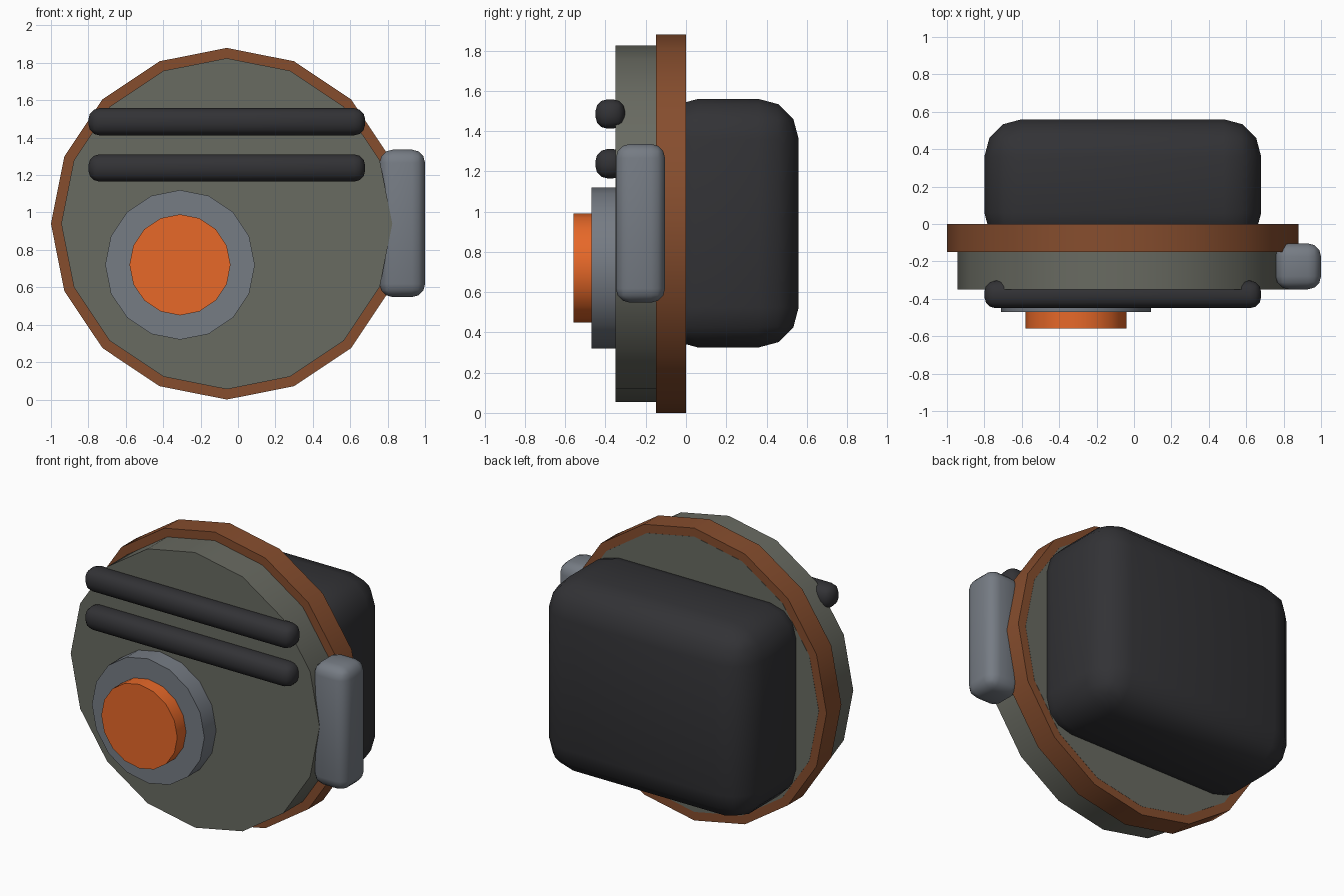
import bpy, math

if "Cube" in bpy.data.objects:
    bpy.data.objects.remove(bpy.data.objects["Cube"])


def material(name, rgb):
    m = bpy.data.materials.new(name)
    m.diffuse_color = (*rgb, 1)
    m.use_nodes = True
    m.node_tree.nodes["Principled BSDF"].inputs["Base Color"].default_value = m.diffuse_color
    return m


RUST = material("rust", (0.24, 0.075, 0.027))
OLIVE = material("olive_grey", (0.14, 0.145, 0.12))
DARK = material("dark_rubber", (0.032, 0.032, 0.036))
STEEL = material("steel", (0.18, 0.20, 0.23))
ORANGE = material("orange", (0.8, 0.14, 0.022))


def finish(obj, name, mat):
    obj.name = name
    obj.data.materials.append(mat)
    bpy.ops.object.shade_smooth_by_angle(angle=math.radians(40))


def disc(name, x, z, radius, y0, y1, mat):
    """16-sided disc facing -y, with a vertex at the top."""
    bpy.ops.mesh.primitive_cylinder_add(
        vertices=16, radius=radius, depth=y1 - y0,
        location=(x, (y0 + y1) / 2, z), rotation=(math.pi / 2, 0, 0))
    finish(bpy.context.object, name, mat)


def rounded_box(name, lo, hi, bevel, mat):
    """Box between two corners with a three-step rounded edge."""
    bpy.ops.mesh.primitive_cube_add(
        size=1, location=[(a + b) / 2 for a, b in zip(lo, hi)])
    obj = bpy.context.object
    obj.scale = [b - a for a, b in zip(lo, hi)]
    bpy.ops.object.transform_apply(location=False, rotation=False, scale=True)
    mod = obj.modifiers.new("round", "BEVEL")
    mod.width = bevel
    mod.segments = 3
    bpy.ops.object.modifier_apply(modifier=mod.name)
    finish(obj, name, mat)


# Round body: rim and face plate
disc("rim", -0.06, 0.94, 0.94, -0.15, 0, RUST)
disc("face_plate", -0.06, 0.94, 0.885, -0.35, 0.001, OLIVE)

# Dial on the face
disc("dial_ring", -0.31, 0.72, 0.40, -0.47, -0.30, STEEL)
disc("dial_button", -0.31, 0.72, 0.27, -0.56, -0.40, ORANGE)

# Rear housing
rounded_box("rear_housing", (-0.8, -0.14, 0.325), (0.68, 0.56, 1.56), 0.2, DARK)

# Two bars across the face
for i, z in enumerate((1.485, 1.238)):
    rounded_box(f"bar_{i + 1}", (-0.8, -0.45, z - 0.073), (0.68, -0.303, z + 0.073), 0.06, DARK)

# Side grip
rounded_box("side_grip", (0.757, -0.349, 0.548), (1.0, -0.104, 1.336), 0.07, STEEL)
